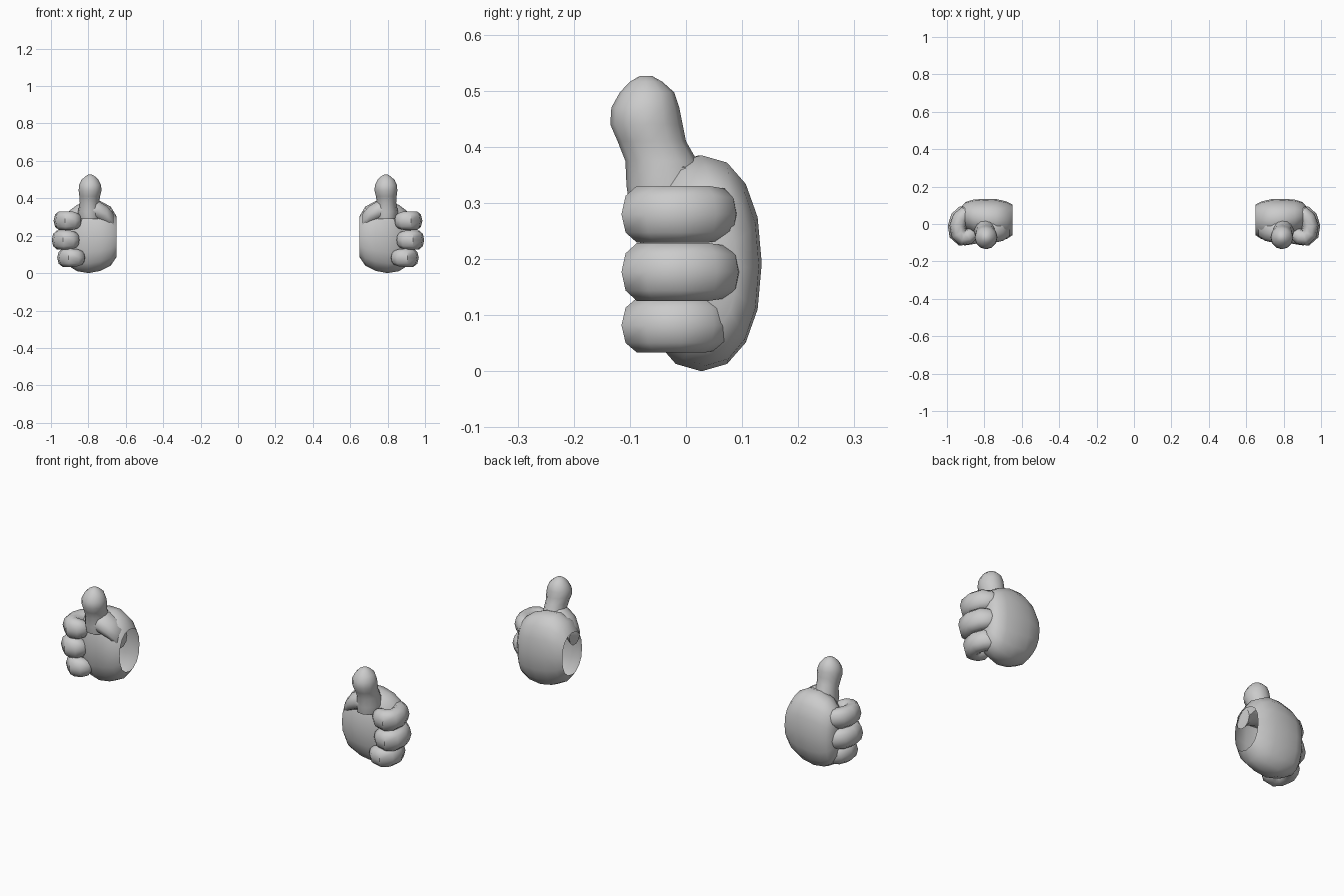
import bpy, bmesh, math
from mathutils import Vector

if "Cube" in bpy.data.objects:
    bpy.data.objects.remove(bpy.data.objects["Cube"])

skin = bpy.data.materials.new("plain grey")
skin.diffuse_color = (0.6, 0.6, 0.6, 1)
skin.use_nodes = True
skin.node_tree.nodes["Principled BSDF"].inputs["Base Color"].default_value = skin.diffuse_color


def loft(name, rings, side, cap_start=True, cap_end=True):
    """Skin a list of point rings; side = -1 mirrors the part across x."""
    bm = bmesh.new()
    loops = [[bm.verts.new((p[0] * side, p[1], p[2])) for p in r] for r in rings]
    n = len(loops[0])
    for a, b in zip(loops, loops[1:]):
        for i in range(n):
            j = (i + 1) % n
            bm.faces.new((a[i], a[j], b[j], b[i]))
    if cap_start:
        bm.faces.new(loops[0][::-1])
    if cap_end:
        bm.faces.new(loops[-1])
    bmesh.ops.recalc_face_normals(bm, faces=bm.faces)
    mesh = bpy.data.meshes.new(name)
    bm.to_mesh(mesh)
    bm.free()
    mesh.materials.append(skin)
    obj = bpy.data.objects.new(name, mesh)
    bpy.context.collection.objects.link(obj)
    bpy.ops.object.select_all(action='DESELECT')
    obj.select_set(True)
    bpy.context.view_layer.objects.active = obj
    bpy.ops.object.shade_smooth_by_angle(angle=math.radians(45))
    return obj


def ring(centre, u, v, ru, rv, n=12, power=2.0):
    """Superellipse ring in the plane of u and v."""
    pts = []
    for i in range(n):
        t = 2 * math.pi * i / n
        c, s = math.cos(t), math.sin(t)
        pts.append(Vector(centre)
                   + u * ru * math.copysign(abs(c) ** (2 / power), c)
                   + v * rv * math.copysign(abs(s) ** (2 / power), s))
    return pts


X, Y, Z = Vector((1, 0, 0)), Vector((0, 1, 0)), Vector((0, 0, 1))

# palm sections: x, y min, y max, z min, z max
PALM = [(0.65, -0.06, 0.105, 0.085, 0.305), (0.68, -0.08, 0.12, 0.04, 0.355),
        (0.735, -0.085, 0.133, 0.012, 0.385), (0.80, -0.08, 0.135, 0.0, 0.385),
        (0.86, -0.06, 0.13, 0.01, 0.365), (0.90, -0.03, 0.118, 0.035, 0.335),
        (0.925, 0.0, 0.09, 0.08, 0.29)]

# thumb sections: z, x min, x max, y min, y max
THUMB = [(0.29, 0.735, 0.85, -0.10, 0.04), (0.33, 0.733, 0.855, -0.106, 0.035),
         (0.375, 0.742, 0.846, -0.108, 0.02), (0.41, 0.738, 0.848, -0.122, 0.0),
         (0.44, 0.73, 0.852, -0.135, -0.006), (0.47, 0.732, 0.85, -0.133, -0.012),
         (0.497, 0.745, 0.838, -0.118, -0.021), (0.516, 0.763, 0.818, -0.1, -0.042),
         (0.526, 0.78, 0.802, -0.083, -0.06)]

# curled finger path: x, y, size factor
CURL = [(0.885, 0.068, 0.6), (0.905, 0.058, 0.9), (0.935, 0.03, 1.0), (0.949, -0.012, 1.0),
        (0.943, -0.052, 1.0), (0.92, -0.073, 1.0), (0.892, -0.068, 0.95),
        (0.868, -0.05, 0.78), (0.856, -0.038, 0.4)]

# fingers: name, z, x shift, back-reach scale, half height
FINGERS = [("index_finger", 0.28, -0.007, 1.0, 0.053),
           ("middle_finger", 0.177, 0.003, 1.08, 0.054),
           ("lower_finger", 0.082, -0.026, 0.8, 0.051)]

for side, label in ((1, "right"), (-1, "left")):
    # hollow palm, open at the wrist
    loft(label + "_palm",
         [ring((x, (a + b) / 2, (c + d) / 2), Y, Z, (b - a) / 2, (d - c) / 2, 16, 2.25)
          for x, a, b, c, d in PALM], side, cap_start=False)
    # upright thumb
    loft(label + "_thumb",
         [ring(((a + b) / 2, (c + d) / 2, z), X, Y, (b - a) / 2, (d - c) / 2, 12)
          for z, a, b, c, d in THUMB], side)
    # muscle pad between thumb and wrist
    loft(label + "_thumb_pad",
         [ring((x, y, z), Y, Z, ry, rz, 10)
          for x, y, z, ry, rz in ((0.665, -0.02, 0.27, 0.045, 0.05),
                                  (0.70, -0.03, 0.31, 0.06, 0.05),
                                  (0.75, -0.035, 0.335, 0.066, 0.055),
                                  (0.80, -0.035, 0.34, 0.066, 0.05),
                                  (0.84, -0.02, 0.33, 0.05, 0.035))], side)
    # curled fingers
    for name, z, dx, reach, half in FINGERS:
        pts = [Vector((x + dx, y * (reach if y > 0 else 1), z)) for x, y, _ in CURL]
        rings = []
        for i, p in enumerate(pts):
            t = (pts[min(i + 1, len(pts) - 1)] - pts[max(i - 1, 0)]).normalized()
            k = CURL[i][2]
            rings.append(ring(p, t.cross(Z), Z, 0.044 * k, half * k, 10, 2.2))
        loft(label + "_" + name, rings, side)
